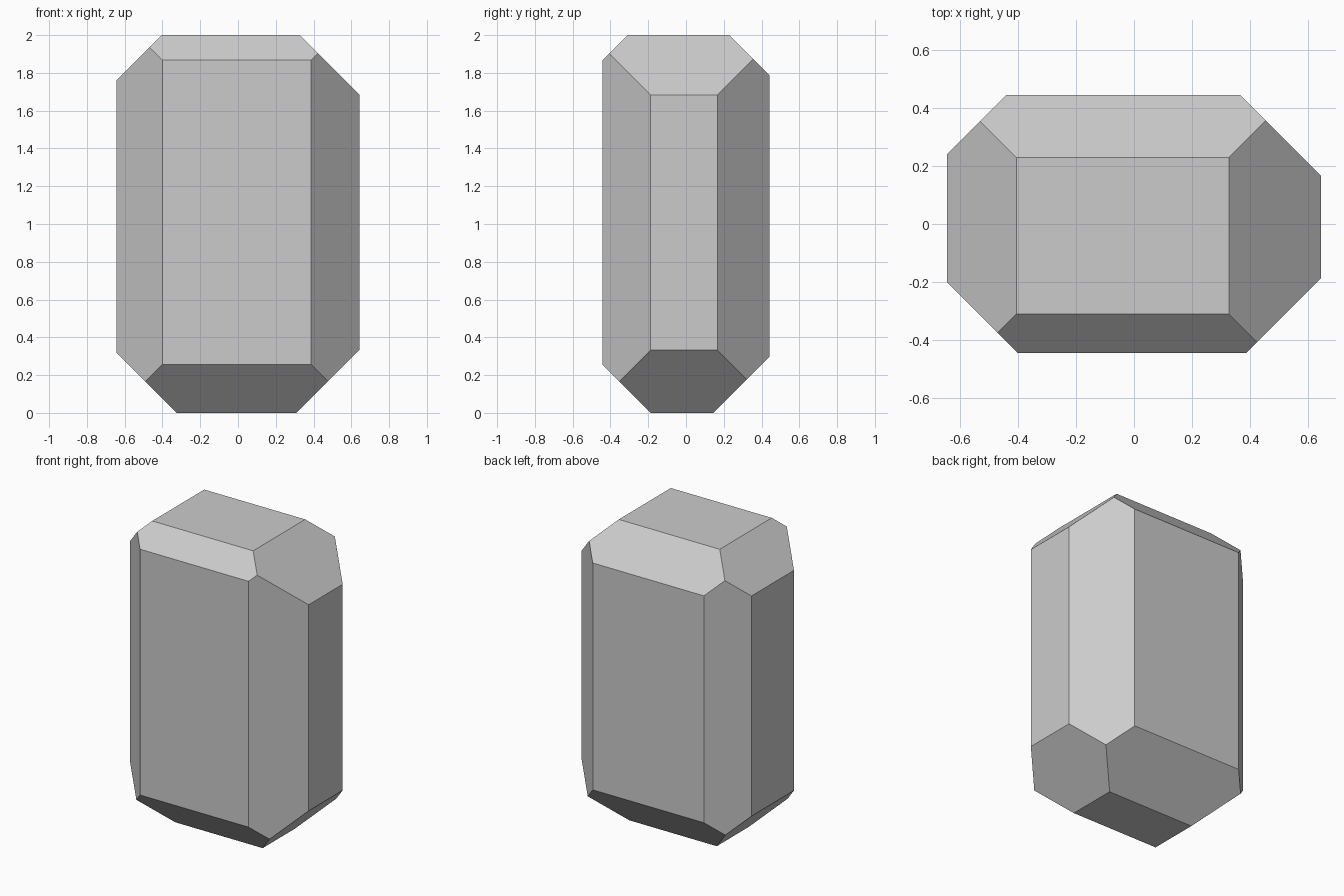
import bpy, bmesh
from mathutils import Vector, Matrix

if "Cube" in bpy.data.objects:
    bpy.data.objects.remove(bpy.data.objects["Cube"])

# Block with flat outer faces
bm = bmesh.new()
bmesh.ops.create_cube(bm, size=1, matrix=Matrix.Translation((0, 0, 1))
                      @ Matrix.Diagonal((1.286, 0.886, 2, 1)))

# 45 degree bevel planes: (normal direction, offset)
cuts = [
    ((-1, 1, 0), 0.883), ((1, 1, 0), 0.809), ((1, -1, 0), 0.830), ((-1, -1, 0), 0.843),
    ((-1, 0, 1), 2.405), ((1, 0, 1), 2.327), ((1, 0, -1), 0.310), ((-1, 0, -1), 0.324),
    ((0, -1, 1), 2.310), ((0, 1, 1), 2.229), ((0, 1, -1), 0.144), ((0, -1, -1), 0.187),
]
for normal, offset in cuts:
    n = Vector(normal)
    cut = bmesh.ops.bisect_plane(
        bm, geom=bm.verts[:] + bm.edges[:] + bm.faces[:], dist=1e-5,
        plane_co=n * offset / 2, plane_no=n, clear_outer=True)
    # Close the opening with one flat face
    rim = [e for e in bm.edges if e.is_boundary]
    bmesh.ops.contextual_create(bm, geom=rim)
bmesh.ops.recalc_face_normals(bm, faces=bm.faces[:])

mesh = bpy.data.meshes.new("faceted_block")
bm.to_mesh(mesh)
bm.free()
block = bpy.data.objects.new("faceted_block", mesh)
bpy.context.collection.objects.link(block)
